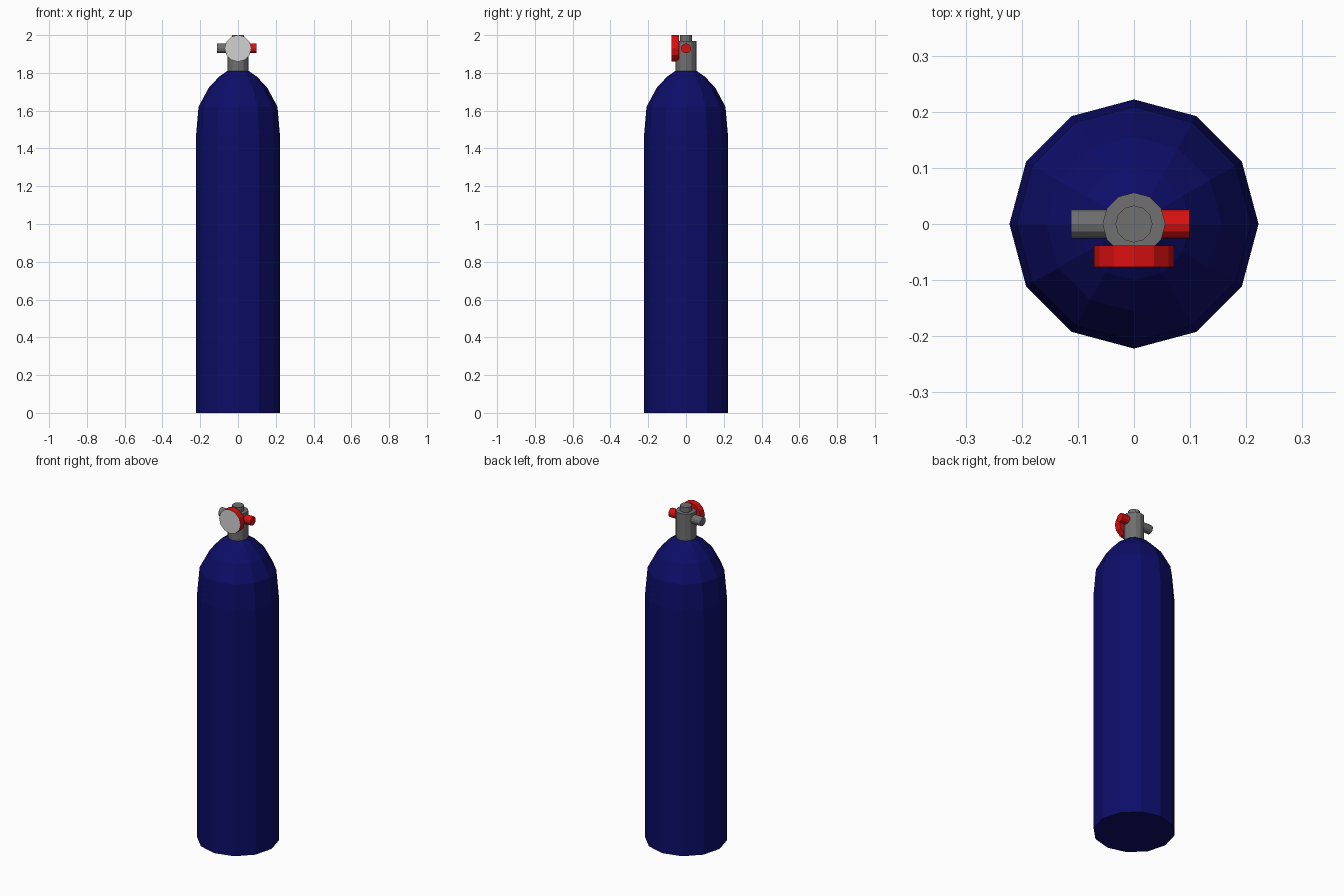
import bpy
import bmesh
from math import cos, sin, tau
from mathutils import Vector

if "Cube" in bpy.data.objects:
    bpy.data.objects.remove(bpy.data.objects["Cube"])

SIDES = 12
VALVE_Z = 1.93


def material(name, rgb):
    mat = bpy.data.materials.new(name)
    mat.use_nodes = True
    mat.diffuse_color = (*rgb, 1)
    mat.node_tree.nodes["Principled BSDF"].inputs["Base Color"].default_value = (*rgb, 1)
    return mat


navy = material("navy paint", (0.004, 0.004, 0.14))
grey = material("grey metal", (0.16, 0.16, 0.16))
red = material("red plastic", (0.70, 0.005, 0.005))
pale = material("pale dial", (0.64, 0.64, 0.64))


def lathe(name, profile, mats, axis=(0, 0, 1), origin=(0, 0, 0)):
    """Turn (radius, distance) points about an axis, with capped ends."""
    bm = bmesh.new()
    turn = Vector((0, 0, 1)).rotation_difference(Vector(axis))
    rings = []
    for r, d in profile:
        ring = []
        for i in range(SIDES):
            a = tau * i / SIDES
            ring.append(bm.verts.new(turn @ Vector((r * cos(a), r * sin(a), d))))
        rings.append(ring)
    for low, high in zip(rings, rings[1:]):
        for i in range(SIDES):
            j = (i + 1) % SIDES
            bm.faces.new((low[i], low[j], high[j], high[i]))
    bm.faces.new(rings[0][::-1])
    bm.faces.new(rings[-1])
    bmesh.ops.recalc_face_normals(bm, faces=bm.faces)
    mesh = bpy.data.meshes.new(name)
    bm.to_mesh(mesh)
    bm.free()
    for mat in mats:
        mesh.materials.append(mat)
    obj = bpy.data.objects.new(name, mesh)
    obj.location = origin
    bpy.context.collection.objects.link(obj)
    return obj


# Bottle with a faceted shoulder
lathe("tank_body", [(0.222, 0), (0.222, 1.47), (0.209, 1.62), (0.156, 1.72),
                    (0.10, 1.78), (0.05, 1.815)], [navy])

# Valve stem and its small top cap
lathe("valve_stem", [(0.056, 1.79), (0.056, 1.97)], [grey])
lathe("valve_cap", [(0.033, 1.96), (0.033, 2.0)], [grey])

# Side outlet and knob
centre = (0, 0, VALVE_Z)
lathe("outlet_pipe", [(0.026, 0), (0.026, 0.112)], [grey], (-1, 0, 0), centre)
lathe("side_knob", [(0.026, 0), (0.026, 0.099)], [red], (1, 0, 0), centre)

# Round gauge with a pale front face
gauge = lathe("gauge", [(0.071, 0.038), (0.071, 0.077)], [red, pale], (0, -1, 0), centre)
for face in gauge.data.polygons:
    face.material_index = int(face.normal.y < -0.9)
